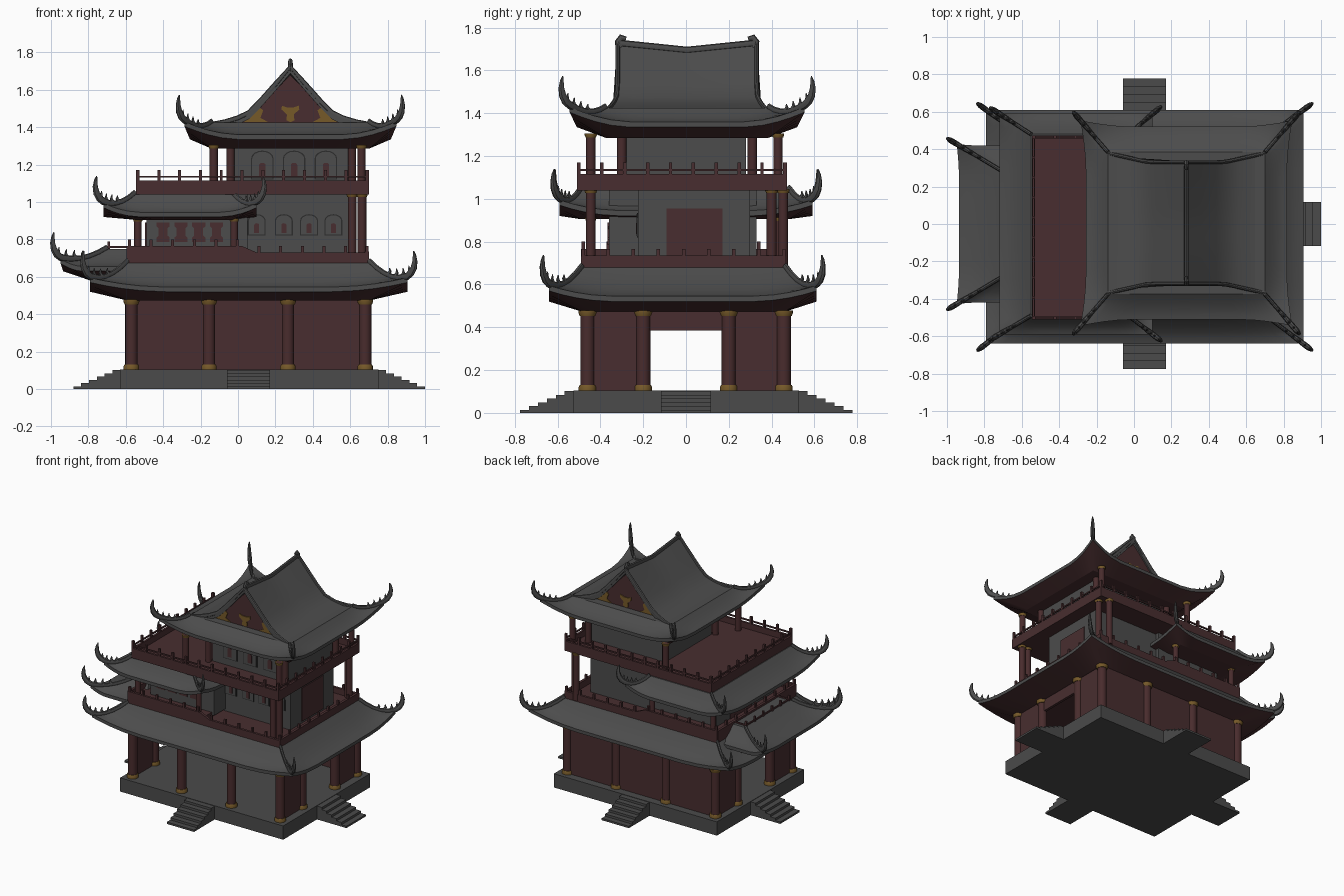
import bpy, bmesh, math
from mathutils import Vector as V

if "Cube" in bpy.data.objects:
    bpy.data.objects.remove(bpy.data.objects["Cube"])

def material(name, r, g, b):
    m = bpy.data.materials.new(name)
    m.diffuse_color = (r, g, b, 1)
    m.use_nodes = True
    m.node_tree.nodes["Principled BSDF"].inputs["Base Color"].default_value = m.diffuse_color
    return m

TILE = material("roof grey", .073, .073, .073)
STONE = material("stone grey", .07, .07, .07)
WALL = material("plaster grey", .072, .072, .072)
RED = material("red brown wood", .065, .027, .029)
POST = material("column red", .066, .025, .026)
GOLD = material("dull gold", .18, .1, .022)
DARK = material("dark trim", .025, .025, .025)

def mesh(name, verts, faces, mats, smooth=False, idx=None):
    me = bpy.data.meshes.new(name)
    me.from_pydata([tuple(v) for v in verts], [], faces)
    for m in mats:
        me.materials.append(m)
    if idx:
        me.polygons.foreach_set("material_index", idx)
    bm = bmesh.new()
    bm.from_mesh(me)
    bmesh.ops.remove_doubles(bm, verts=bm.verts, dist=1e-5)
    bmesh.ops.recalc_face_normals(bm, faces=bm.faces)
    bm.to_mesh(me)
    bm.free()
    ob = bpy.data.objects.new(name, me)
    bpy.context.collection.objects.link(ob)
    if smooth:
        bpy.ops.object.select_all(action='DESELECT')
        ob.select_set(True)
        bpy.context.view_layer.objects.active = ob
        bpy.ops.object.shade_smooth_by_angle(angle=math.radians(35))
    return ob

def loft(loops, vs, fs):
    """Skin closed loops into a capped solid."""
    b, n = len(vs), len(loops[0])
    for lp in loops:
        vs += lp
    for i in range(len(loops) - 1):
        for j in range(n):
            k = (j + 1) % n
            fs.append((b+i*n+j, b+i*n+k, b+(i+1)*n+k, b+(i+1)*n+j))
    fs.append(tuple(range(b, b+n)))
    fs.append(tuple(range(b+(len(loops)-1)*n, b+len(loops)*n)))

def boxes(name, lst, mat):
    vs, fs = [], []
    for x0, x1, y0, y1, z0, z1 in lst:
        loft([[(x0, y0, z), (x1, y0, z), (x1, y1, z), (x0, y1, z)] for z in (z0, z1)], vs, fs)
    return mesh(name, vs, fs, [mat])

def plates(name, shapes, mat):
    """Shapes are (xz outline, y0, y1)."""
    vs, fs = [], []
    for pts, y0, y1 in shapes:
        loft([[(x, y, z) for x, z in pts] for y in (y0, y1)], vs, fs)
    return mesh(name, vs, fs, [mat])

def columns(name, spots, r, z0, z1, base=True):
    def ring(x, y, rr, z):
        return [(x+rr*math.cos(a*math.pi/8), y+rr*math.sin(a*math.pi/8), z) for a in range(16)]
    vs, fs, cv, cf = [], [], [], []
    for x, y in spots:
        loft([ring(x, y, r, z0), ring(x, y, r, z1)], vs, fs)
        loft([ring(x, y, r*1.1, z1-r*.8), ring(x, y, r*1.3, z1-r*.3), ring(x, y, r*1.3, z1)], cv, cf)
        if base:
            loft([ring(x, y, r*1.25, z0), ring(x, y, r*1.25, z0+r*.5), ring(x, y, r*1.1, z0+r*.8)], cv, cf)
    mesh(name, vs, fs, [POST], True)
    mesh(name + "_gold_rings", cv, cf, [GOLD], True)

def sweep(path, radii, side, vs, fs):
    loops = []
    for i, p in enumerate(path):
        t = (path[min(i+1, len(path)-1)] - path[max(i-1, 0)]).normalized()
        n = side.cross(t)
        loops.append([p + side*math.cos(a*math.pi/4)*radii[i]*.75 + n*math.sin(a*math.pi/4)*radii[i]
                      for a in range(8)])
    loft(loops, vs, fs)

def skirt(name, inn, out, zt, ze, zs, lift, flare=0, corners=(0, 1, 2, 3)):
    """Upturned hip roof ring with soffit, hip ridges and curled horns."""
    rect = lambda r: [V((r[0], r[2], 0)), V((r[1], r[2], 0)), V((r[1], r[3], 0)), V((r[0], r[3], 0))]
    I, O = rect(inn), rect(out)
    D = [(O[k]-I[k]).normalized() for k in range(4)]
    def pt(k, u, t):
        m = (k+1) % 4
        w = max(0, (abs(2*u-1)-.5)/.5)**2
        p = I[k].lerp(I[m], u).lerp(O[k].lerp(O[m], u), t) + (D[k] if u < .5 else D[m])*flare*w*t*t
        p.z = zt - (zt-ze)*(1-(1-t)**1.6) + lift*w*t*t
        return p
    us = [0, .05, .1, .16, .24, .5, .76, .84, .9, .95, 1]
    ts = [0, .2, .4, .6, .8, 1]
    vs, fs, idx = [], [], []
    for k in range(4):
        rows = [[pt(k, u, t) for u in us] for t in ts]
        rows.append([p - V((0, 0, .025)) for p in rows[-1]])
        rows.append([V((*pt(k, u, 0).xy, zs)) for u in us])
        b, n = len(vs), len(us)
        for r in rows:
            vs += r
        for i in range(len(rows)-1):
            for j in range(n-1):
                fs.append((b+i*n+j, b+i*n+j+1, b+(i+1)*n+j+1, b+(i+1)*n+j))
                idx.append(1 if i == len(rows)-2 else 0)
    for z, m in ((zs, 1), (zt, 0)):
        fs.append(tuple(range(len(vs), len(vs)+4)))
        vs += [V((*p.xy, z)) for p in I]
        idx.append(m)
    mesh(name, vs, fs, [TILE, RED], True, idx)
    vs, fs = [], []
    up = V((0, 0, 1))
    for k in corners:
        side = D[k].cross(up).normalized()
        hip = [pt(k, 0, t) + up*.008 for t in ts]
        c = hip[-1]
        curl = [c + D[k]*a + up*h for a, h in ((.025, .018), (.043, .045), (.051, .08), (.048, .112), (.042, .135))]
        sweep(hip + curl, [.014]*4 + [.017, .02, .021, .019, .015, .01, .003], side, vs, fs)
        for t, h in ((.5, .035), (.68, .045), (.85, .05), (1, .055)):
            p = pt(k, 0, t) + up*.01
            sweep([p, p + D[k]*.014 + up*h*.5, p + D[k]*.01 + up*h], [.012, .009, .002], side, vs, fs)
    mesh(name + "_horns", vs, fs, [TILE], True)

def span(a, b, step=.113):
    n = max(1, round((b-a)/step))
    return [a + (b-a)*i/n for i in range(n+1)]

# stone platform with four stairs
boxes("platform", [(-.63, .75, -.525, .527, 0, .105)], STONE)
st = []
for i in range(6):
    d, z0, z1 = .25*(6-i)/6, 0, .105*(i+1)/6 - .003
    st += [(-.06, .17, -.525-d, -.52, z0, z1), (-.06, .17, .52, .527+d, z0, z1),
           (.74, .75+d, -.117, .117, z0, z1), (-.63-d, -.62, -.117, .117, z0, z1)]
boxes("stairs", st, STONE)

# ground floor: open front, closed back, sides with a wide opening
columns("ground_columns", [(x, y) for x in (-.57, -.155, .267, .68) for y in (-.46, .457)]
        + [(x, y) for x in (-.57, .68) for y in (-.2, .2)], .033, .105, .478)
gw = [(-.57, .68, .447, .467, .105, .475)]
for x in (-.57, .68):
    gw += [(x-.01, x+.01, -.46, -.2, .105, .475), (x-.01, x+.01, .2, .457, .105, .475),
           (x-.01, x+.01, -.2, .2, .385, .475)]
boxes("ground_walls", gw, RED)

# roofs
skirt("lower_roof", (-.59, .70, -.486, .463), (-.79, .905, -.64, .61), .68, .545, .473, .05)
skirt("left_porch_roof", (-.70, -.56, -.28, .28), (-.935, -.50, -.42, .42), .75, .655, .55, .04, .015, (0, 3))
skirt("wing_roof", (-.55, -.03, -.49, .48), (-.72, .10, -.59, .59), 1.045, .945, .905, .05)
skirt("top_roof_skirt", (-.14, .70, -.375, .385), (-.257, .817, -.51, .52), 1.425, 1.36, 1.285, .07, .045)

# second floor balcony, raised over the left wing
boxes("second_deck", [(-.58, .69, -.48, .455, .62, .685), (-.58, .03, -.48, .455, .68, .72)], RED)
prof = [(-.59, .66), (-.59, .765), (.02, .765), (.10, .73), (.70, .73), (.70, .66)]
plates("second_parapets", [(prof, -.49, -.472), (prof, .449, .467)], RED)
ht = lambda x: .765 if x < .02 else .765-.035*min(1, (x-.02)/.08)
ps = [(x-.008, x+.008, y-.008, y+.008, .67, ht(x)+.035) for y in (-.481, .458) for x in span(-.58, .69)]
ps += [(x-.008, x+.008, y-.008, y+.008, .67, ht(x)+.035) for x in (-.58, .69) for y in span(-.481, .458)]
ps += [(-.595, -.575, -.486, .463, .66, .765), (.68, .70, -.486, .463, .66, .735)]
ps += [(-.698, -.684, y-.007, y+.007, .74, .79) for y in span(-.26, .26)]
ps += [(-.696, -.686, -.26, .26, .755, .765), (-.69, -.58, -.265, -.255, .755, .765), (-.69, -.58, .255, .265, .755, .765)]
boxes("second_railing", ps, RED)

# second floor rooms and columns
boxes("second_rooms", [(-.49, .05, -.36, .33, .70, 1.04), (.04, .60, -.225, .30, .68, 1.04)], WALL)
boxes("side_doors", [(.598, .606, -.09, .17, .70, .955), (-.496, -.488, -.09, .17, .72, .89)], RED)
columns("second_columns", [(.663, -.445), (.61, -.445), (.663, .40), (.61, .454)], .023, .68, 1.045, False)
columns("wing_columns", [(x, y) for x in (-.535, -.02) for y in (-.445, .435)], .02, .71, .912, False)

def arch(x, z0, w, h):
    return [(x-w, z0), (x+w, z0)] + [(x+w*math.cos(a*math.pi/8), z0+h-w*.7+w*.7*math.sin(a*math.pi/8)) for a in range(9)]

def arches(name, xs, z0, w, h, y):
    plates(name + "_rims", [(arch(x, z0, w, h), y, y-.004) for x in xs], DARK)
    plates(name + "_panes", [(arch(x, z0+.006, w-.006, h-.012), y, y-.006) for x in xs], WALL)
    plates(name + "_lamps", [(arch(x, z0+h*.13, w*.28, h*.45), y, y-.009) for x in xs], RED)

arches("second_arches", (.10, .245, .38, .51), .82, .048, .115, -.225)
arches("third_arches", (.13, .30, .47), 1.12, .06, .155, -.28)
win = [(-.035, 0), (.035, 0), (.035, .025), (.024, .035), (.024, .075), (.035, .085), (.035, .105),
       (-.035, .105), (-.035, .085), (-.024, .075), (-.024, .035), (-.035, .025)]
plates("wing_windows", [([(x+a, .785+b) for a, b in win], -.36, -.366)
       for x in (-.40, -.305, -.21, -.115)], RED)

# third floor deck, railing, room and columns
X0, X1, Y0, Y1 = -.545, .70, -.51, .472
dk = [(X0, X1, Y0, Y1, 1.04, 1.07)]
for y in (Y0, Y1-.016):
    dk += [(X0, X1, y, y+.016, 1.04, 1.115), (X0, X1, y+.003, y+.013, 1.13, 1.14)]
    dk += [(x-.008, x+.008, y, y+.016, 1.05, 1.17) for x in span(X0+.01, X1-.01)]
for x in (X0, X1-.016):
    dk += [(x, x+.016, Y0, Y1, 1.04, 1.115), (x+.003, x+.013, Y0, Y1, 1.13, 1.14)]
    dk += [(x, x+.016, y-.008, y+.008, 1.05, 1.17) for y in span(Y0+.01, Y1-.01)]
boxes("third_deck_and_railing", dk, RED)
boxes("third_room", [(-.02, .605, -.28, .28, 1.06, 1.30)], WALL)
columns("third_columns", [(x, y) for x in (-.13, .66) for y in (-.445, .43)]
        + [(x, y) for x in (-.04, .61) for y in (-.30, .31)], .022, 1.06, 1.305, False)

# gabled upper roof with sagging ridge and rakes that flare into the hips
C = .28
half = [(0, 1.69), (.08, 1.607), (.16, 1.527), (.22, 1.473), (.28, 1.447), (.35, 1.428), (.42, 1.415)]
top = [(C-a, z) for a, z in reversed(half)] + [(C+a, z) for a, z in half[1:]]
def lifted(p, y):
    wide = 1 + .15*max(0, (abs(p[0]-C)-.2)/.22)
    return V((p[0], y*wide+.005, p[1] + .035*abs(y)/.335*max(0, (p[1]-1.425)/.275)))
vs, fs = [], []
loft([[lifted(p, y) for p in top] + [lifted(p, y) - V((0, 0, .035)) for p in reversed(top)]
      for y in [-.33+.66*i/8 for i in range(9)]], vs, fs)
mesh("gabled_roof", vs, fs, [TILE], True)
vs, fs = [], []
for y in (-.325, .325):
    sweep([lifted(p, y) for p in top], [.014]*len(top), V((0, 1, 0)), vs, fs)
sweep([lifted((C, 1.695), -.33+.66*i/8) for i in range(9)], [.016]*9, V((1, 0, 0)), vs, fs)
for s in (-1, 1):
    sweep([V((C, .005+s*a, z)) for a, z in ((.315, 1.70), (.32, 1.735), (.308, 1.753), (.285, 1.748))],
          [.018, .018, .016, .01], V((1, 0, 0)), vs, fs)
mesh("ridge_and_rakes", vs, fs, [TILE], True)
gable = [(x, z-.01) for x, z in top]
plates("gable_walls", [(gable, -.315, -.295), (gable, .305, .325)], RED)

# gilded gable ornaments
mid = [(0, 1.427), (.022, 1.437), (.018, 1.468), (.048, 1.495), (.045, 1.515), (.015, 1.505)]
mid = [(C+a, z) for a, z in mid] + [(C-a, z) for a, z in reversed(mid[1:])]
cor = [(.12, 1.428), (.25, 1.428), (.22, 1.447), (.165, 1.505), (.145, 1.49), (.16, 1.45)]
orn = []
for y0, y1 in ((-.321, -.315), (.325, .331)):
    orn += [(mid, y0, y1)] + [([(C+s*a, z) for a, z in cor], y0, y1) for s in (-1, 1)]
plates("gable_ornaments", orn, GOLD)
